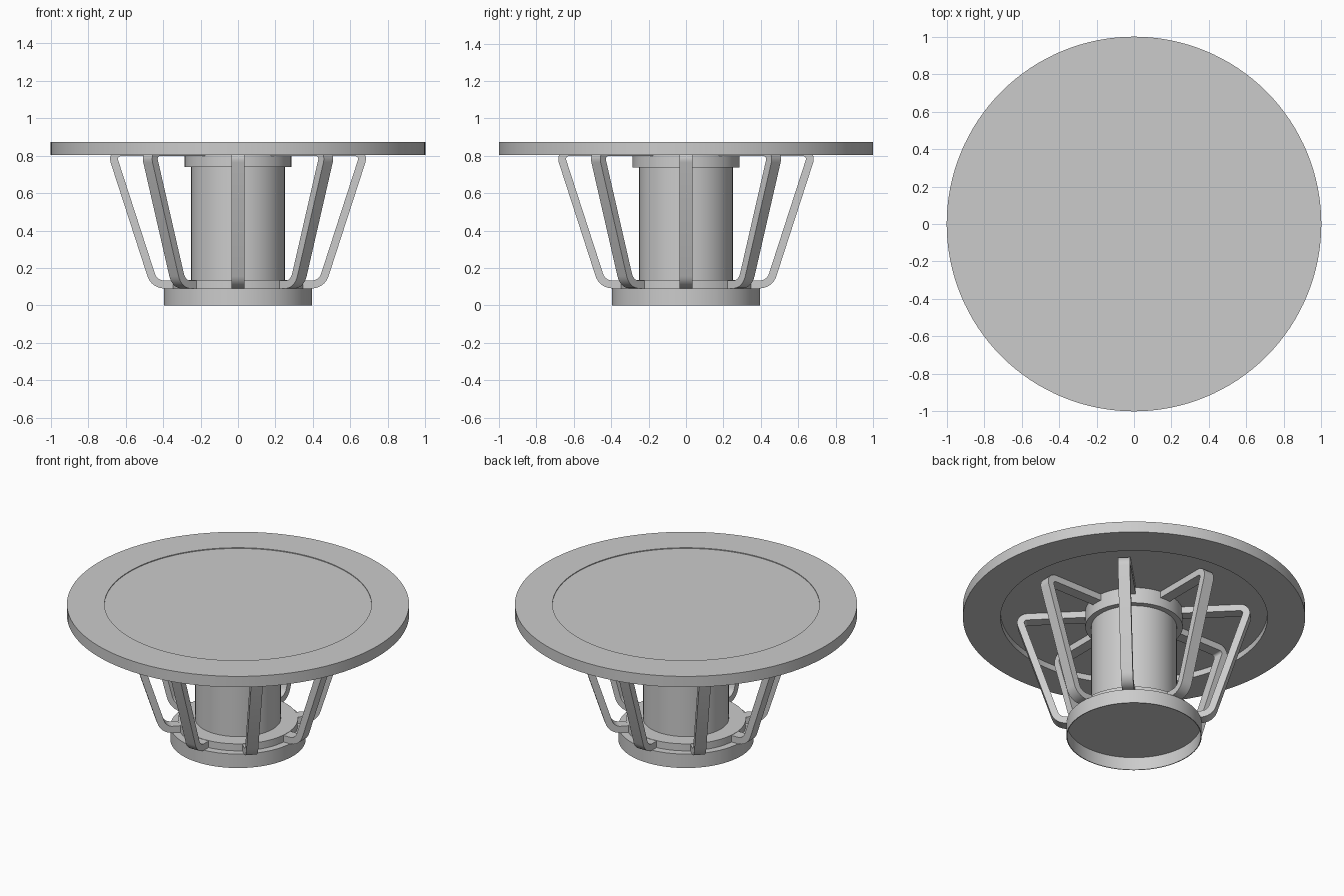
import bpy, bmesh, math
from mathutils import Vector

if "Cube" in bpy.data.objects:
    bpy.data.objects.remove(bpy.data.objects["Cube"])


def finish(name, bm):
    bmesh.ops.remove_doubles(bm, verts=bm.verts, dist=1e-5)
    bmesh.ops.recalc_face_normals(bm, faces=bm.faces)
    me = bpy.data.meshes.new(name)
    bm.to_mesh(me)
    bm.free()
    ob = bpy.data.objects.new(name, me)
    bpy.context.collection.objects.link(ob)
    bpy.ops.object.select_all(action='DESELECT')
    ob.select_set(True)
    bpy.context.view_layer.objects.active = ob
    bpy.ops.object.shade_smooth_by_angle(angle=math.radians(30))
    return ob


def lathe(name, profile, closed=False, segs=128):
    """Spin a profile of (radius, z) points round the z axis."""
    bm = bmesh.new()
    vs = [bm.verts.new((r, 0, z)) for r, z in profile]
    pairs = list(zip(vs, vs[1:])) + ([(vs[-1], vs[0])] if closed else [])
    edges = [bm.edges.new(p) for p in pairs]
    bmesh.ops.spin(bm, geom=vs + edges, axis=(0, 0, 1), cent=(0, 0, 0),
                   angle=math.tau, steps=segs, use_duplicate=False)
    return finish(name, bm)


def disc(name, r, z0, z1):
    return lathe(name, [(0, z0), (r, z0), (r, z1), (0, z1)])


def fillet(a, b, c, r, n=8):
    """Arc points rounding corner b, each with its left-hand normal."""
    d1, d2 = (b - a).normalized(), (c - b).normalized()
    turn = math.acos(d1.dot(d2))
    start = b - d1 * r * math.tan(turn / 2)
    left = Vector((-d1.y, d1.x))
    centre = start + left * r
    out = []
    for i in range(n + 1):
        t = turn * i / n
        nrm = left * math.cos(t) - d1 * math.sin(t)
        out.append((centre - nrm * r, nrm))
    return out


def rib(name, angle, width=0.07, thick=0.042):
    """Flat bar bent from the foot out, up and back in under the top."""
    p = [Vector(v) for v in ((0.345, 0.112), (0.447, 0.112),
                             (0.676, 0.819), (0.28, 0.819))]
    path = [(p[0], Vector((0, 1)))]
    path += fillet(p[0], p[1], p[2], 0.073)
    path += fillet(p[1], p[2], p[3], 0.037)
    path += [(p[3], Vector((0, -1)))]
    bm = bmesh.new()
    rings = []
    for pt, n in path:
        rings.append([bm.verts.new((q.x, y * width / 2, q.y))
                      for s, y in ((1, 1), (1, -1), (-1, -1), (-1, 1))
                      for q in [pt + n * s * thick / 2]])
    for a, b in zip(rings, rings[1:]):
        for i in range(4):
            j = (i + 1) % 4
            bm.faces.new((a[i], a[j], b[j], b[i]))
    bm.faces.new(rings[0])
    bm.faces.new(rings[-1])
    ob = finish(name, bm)
    ob.rotation_euler.z = angle


# table top: outer ring with a slightly thinner inset panel
lathe("top_ring", [(0.78, 0.803), (1, 0.803), (1, 0.873), (0.78, 0.873)], closed=True)
disc("top_panel", 0.78, 0.84, 0.868)

# pedestal: hollow foot, collar, column and cap
lathe("foot", [(0, 0.082), (0.39, 0.082), (0.39, 0), (0.395, 0), (0.395, 0.09), (0, 0.09)])
disc("lower_collar", 0.35, 0.09, 0.135)
disc("column", 0.25, 0.135, 0.738)
disc("upper_cap", 0.285, 0.738, 0.84)

# eight bent ribs
for k in range(8):
    rib(f"rib_{k + 1}", k * math.tau / 8)
